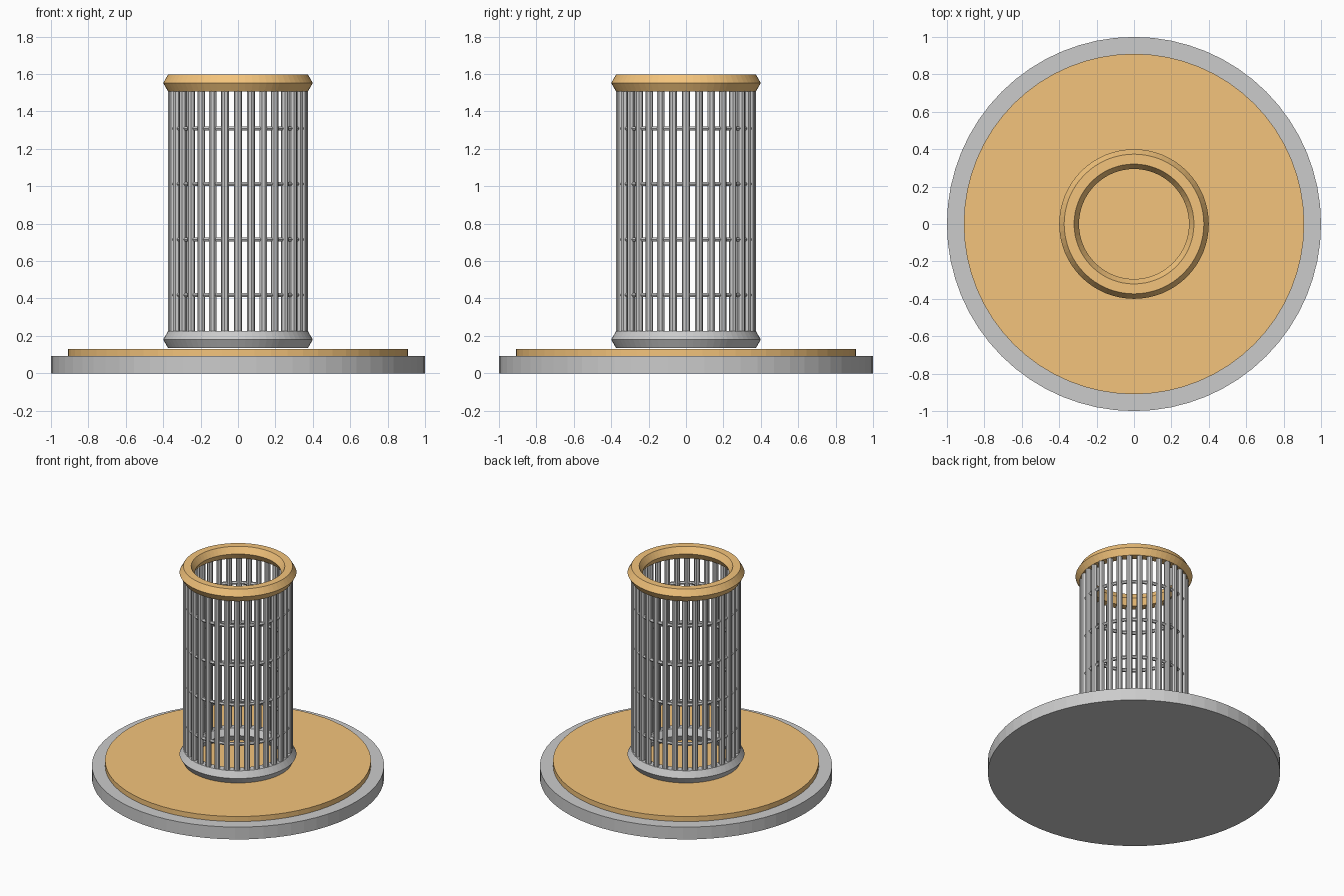
import bpy
import bmesh
from math import cos, sin, pi, tau
from mathutils import Matrix

if "Cube" in bpy.data.objects:
    bpy.data.objects.remove(bpy.data.objects["Cube"])

SIDES = 32
BARS = 32

orange = bpy.data.materials.new("orange")
orange.diffuse_color = (0.9, 0.55, 0.2, 1)
orange.use_nodes = True
orange.node_tree.nodes["Principled BSDF"].inputs["Base Color"].default_value = orange.diffuse_color


def add_object(name, bm, material=None):
    bmesh.ops.recalc_face_normals(bm, faces=bm.faces)
    mesh = bpy.data.meshes.new(name)
    bm.to_mesh(mesh)
    bm.free()
    if material:
        mesh.materials.append(material)
    obj = bpy.data.objects.new(name, mesh)
    bpy.context.collection.objects.link(obj)
    return obj


def add_cylinder(bm, radius, z0, z1, sides, x=0, y=0, turn=0):
    place = Matrix.Translation((x, y, (z0 + z1) / 2)) @ Matrix.Rotation(turn, 4, 'Z')
    bmesh.ops.create_cone(bm, cap_ends=True, segments=sides, radius1=radius,
                          radius2=radius, depth=z1 - z0, matrix=place)


def disc(name, radius, z0, z1, material=None):
    bm = bmesh.new()
    add_cylinder(bm, radius, z0, z1, SIDES * 2)
    return add_object(name, bm, material)


def ring(name, major, minor, z, sides, material=None):
    """Flat-faced torus with a low-poly cross-section."""
    bm = bmesh.new()
    n = SIDES * 2
    loops = []
    for i in range(n):
        a = tau * i / n
        loop = []
        for j in range(sides):
            b = tau * j / sides
            r = major + minor * cos(b)
            loop.append(bm.verts.new((r * cos(a), r * sin(a), z + minor * sin(b))))
        loops.append(loop)
    for i in range(n):
        p, q = loops[i], loops[(i + 1) % n]
        for j in range(sides):
            k = (j + 1) % sides
            bm.faces.new((p[j], q[j], q[k], p[k]))
    return add_object(name, bm, material)


# Stepped round base
disc("base", 1.0, 0, 0.093, None)
disc("base_top_plate", 0.91, 0.093, 0.131, orange)

# Hexagonal-section collars at both ends of the cage
ring("lower_collar", 0.347, 0.053, 0.18, 6)
ring("upper_collar", 0.347, 0.053, 1.552, 6, orange)

# Upright cage bars
bm = bmesh.new()
for i in range(BARS):
    a = tau * i / BARS
    add_cylinder(bm, 0.021, 0.18, 1.552, 8, 0.354 * cos(a), 0.354 * sin(a), a)
add_object("cage_bars", bm)

# Thin hoops tying the bars together
for i in range(4):
    ring(f"cage_hoop_{i + 1}", 0.35, 0.013, 0.418 + 0.297 * i, 6)
